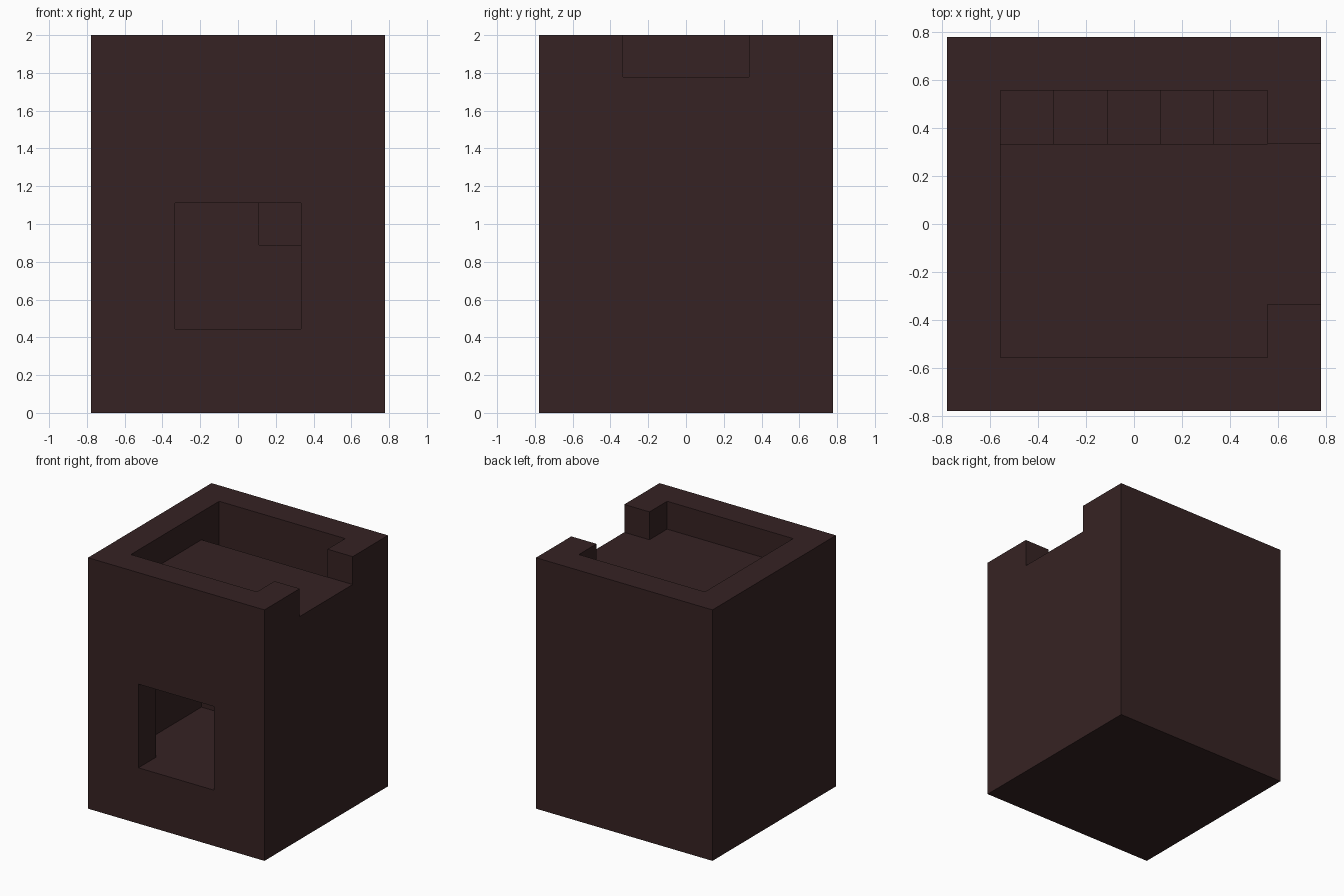
import bpy
import bmesh
from mathutils import Vector

U = 2 / 9  # block size: the tower is 7 x 7 x 9 blocks

old = bpy.data.objects.get("Cube")
if old:
    bpy.data.objects.remove(old, do_unlink=True)

brown = bpy.data.materials.new("dark_brown")
brown.use_nodes = True
brown.diffuse_color = (0.037, 0.0165, 0.0168, 1)
brown.node_tree.nodes["Principled BSDF"].inputs["Base Color"].default_value = brown.diffuse_color


def make_object(name, bm):
    mesh = bpy.data.meshes.new(name)
    bmesh.ops.recalc_face_normals(bm, faces=bm.faces)
    bm.to_mesh(mesh)
    bm.free()
    mesh.materials.append(brown)
    obj = bpy.data.objects.new(name, mesh)
    bpy.context.collection.objects.link(obj)
    return obj


def box(name, low, high):
    """Box between two corners given in blocks."""
    bm = bmesh.new()
    bmesh.ops.create_cube(bm, size=1)
    low, high = Vector(low) * U, Vector(high) * U
    bmesh.ops.scale(bm, vec=high - low, verts=bm.verts)
    bmesh.ops.translate(bm, vec=(low + high) / 2, verts=bm.verts)
    return make_object(name, bm)


def carve(target, name, low, high):
    cutter = box(name, low, high)
    cutter.hide_render = True
    mod = target.modifiers.new(name, "BOOLEAN")
    mod.operation = "DIFFERENCE"
    mod.solver = "EXACT"
    mod.object = cutter
    bpy.context.view_layer.objects.active = target
    bpy.ops.object.modifier_apply(modifier=name)
    bpy.data.objects.remove(cutter, do_unlink=True)


# Tower block with its room, doorway, roof terrace and stairwell
tower = box("tower_walls", (-3.5, -3.5, 0), (3.5, 3.5, 9))
carve(tower, "room", (-2.5, -2.5, 2), (2.5, 2.5, 7))
carve(tower, "doorway", (-1.5, -4, 2), (1.5, -2, 5))
carve(tower, "roof_terrace", (-2.5, -2.5, 8), (2.5, 2.5, 10))
carve(tower, "parapet_gap", (2, -1.5, 8), (4, 1.5, 10))
carve(tower, "stairwell", (-2.5, 1.5, 6.5), (2.5, 2.5, 8.5))

# Solid staircase along the back wall, rising towards -x
profile = [(-2.5, 2), (2.5, 2)]
for step in range(5):
    profile += [(2.5 - step, 3 + step), (1.5 - step, 3 + step)]
bm = bmesh.new()
face = bm.faces.new([bm.verts.new((x * U, 1.5 * U, z * U)) for x, z in profile])
side = bmesh.ops.extrude_face_region(bm, geom=[face], use_keep_orig=True)
moved = [v for v in side["geom"] if isinstance(v, bmesh.types.BMVert)]
bmesh.ops.translate(bm, vec=(0, U, 0), verts=moved)
make_object("staircase", bm)
